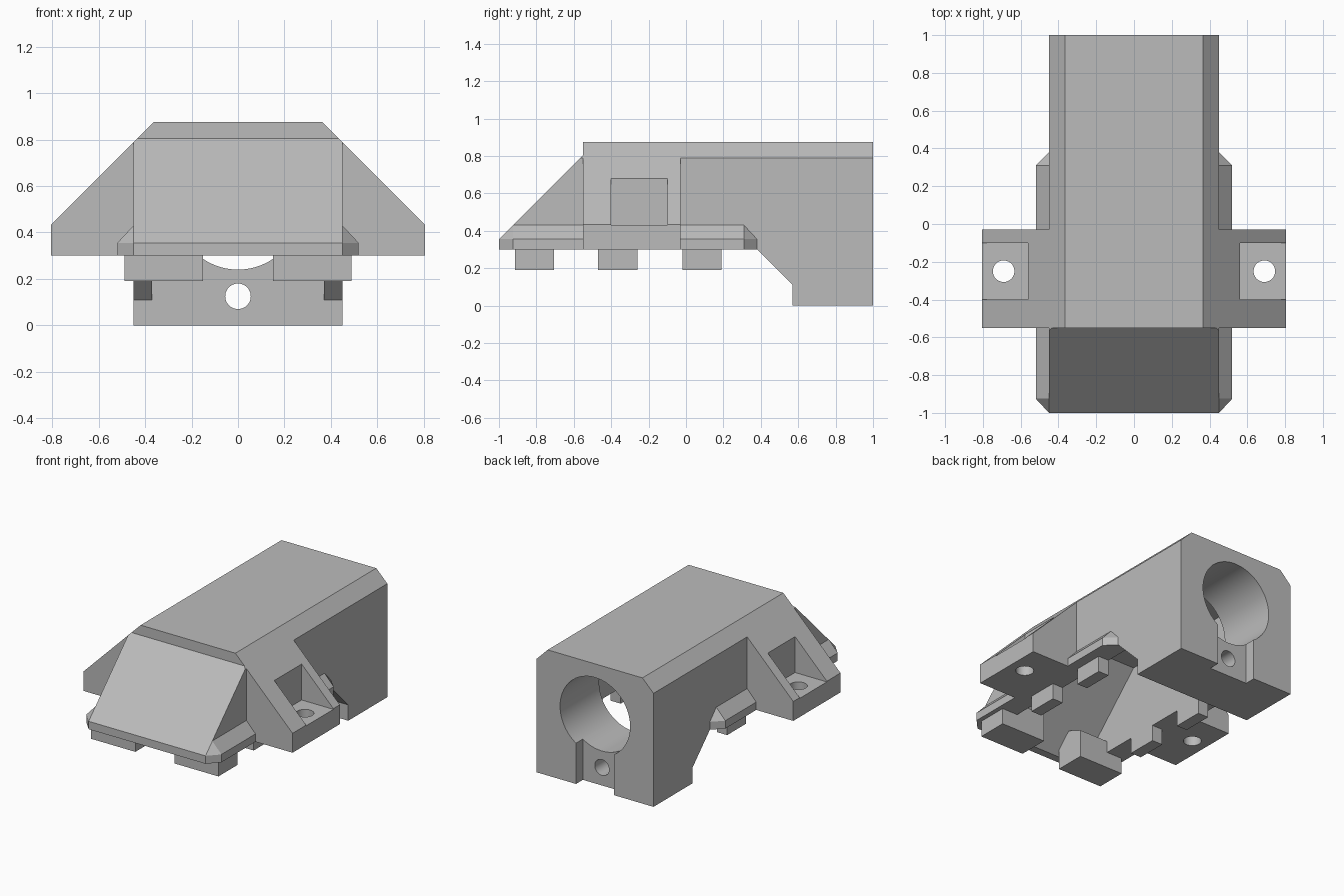
import bpy
import bmesh
from mathutils import Matrix, Vector

if "Cube" in bpy.data.objects:
    bpy.data.objects.remove(bpy.data.objects["Cube"], do_unlink=True)

GREY = (0.5, 0.5, 0.5, 1)
grey = bpy.data.materials.new("plain_grey")
grey.use_nodes = True
grey.diffuse_color = GREY
grey.node_tree.nodes["Principled BSDF"].inputs["Base Color"].default_value = GREY


def finish(name, bm):
    bmesh.ops.recalc_face_normals(bm, faces=bm.faces)
    mesh = bpy.data.meshes.new(name)
    bm.to_mesh(mesh)
    bm.free()
    mesh.materials.append(grey)
    ob = bpy.data.objects.new(name, mesh)
    bpy.context.collection.objects.link(ob)
    return ob


def prism(name, profile, x0, x1, planes=()):
    """Extrude a (y, z) profile along x, then trim by (point, normal) planes."""
    bm = bmesh.new()
    face = bm.faces.new([bm.verts.new((x0, y, z)) for y, z in profile])
    out = bmesh.ops.extrude_face_region(bm, geom=[face])
    moved = [g for g in out["geom"] if isinstance(g, bmesh.types.BMVert)]
    bmesh.ops.translate(bm, verts=moved, vec=(x1 - x0, 0, 0))
    for point, normal in planes:
        geom = bm.verts[:] + bm.edges[:] + bm.faces[:]
        cut = bmesh.ops.bisect_plane(bm, geom=geom, plane_co=point, plane_no=normal, clear_outer=True)
        rim = [g for g in cut["geom_cut"] if isinstance(g, bmesh.types.BMEdge)]
        bmesh.ops.holes_fill(bm, edges=rim, sides=0)
    return finish(name, bm)


def box(name, x0, x1, y0, y1, z0, z1, planes=()):
    return prism(name, [(y0, z0), (y1, z0), (y1, z1), (y0, z1)], x0, x1, planes)


def cylinder(name, radius, centre, axis, length):
    bm = bmesh.new()
    turn = Vector((0, 0, 1)).rotation_difference(Vector(axis)).to_matrix().to_4x4()
    bmesh.ops.create_cone(bm, cap_ends=True, segments=64, radius1=radius, radius2=radius,
                          depth=length, matrix=Matrix.Translation(centre) @ turn)
    return finish(name, bm)


def boolean(target, tool, operation):
    mod = target.modifiers.new("join", "BOOLEAN")
    mod.operation, mod.object, mod.solver = operation, tool, "EXACT"
    bpy.context.view_layer.objects.active = target
    bpy.ops.object.modifier_apply(modifier=mod.name)
    bpy.data.objects.remove(tool, do_unlink=True)


# Main housing with sloped nose and chamfered top edges
TOP = 0.875
chamfers = [((s * 0.365, 0, TOP), (s, 0, 1)) for s in (-1, 1)]
shell = [(1, 0), (1, TOP), (-0.48, TOP), (-1, 0.355), (-1, 0.3),
         (0.38, 0.3), (0.57, 0.11), (0.57, 0)]
body = prism("main_housing", shell, -0.45, 0.45, chamfers)

# Lower flange with bevelled rim
bm = bmesh.new()
for s in (-1, 1):
    for y, inner in ((-1, -0.925), (0.38, 0.31)):
        bm.verts.new((s * 0.45, inner, 0.43))
        for z in (0.3, 0.355):
            bm.verts.new((s * 0.45, y, z))
            bm.verts.new((s * 0.52, inner, z))
hull = bmesh.ops.convex_hull(bm, input=bm.verts)
bmesh.ops.dissolve_limit(bm, angle_limit=0.01, verts=bm.verts, edges=bm.edges)
boolean(body, finish("flange", bm), "UNION")

# Side mounting ears
boolean(body, box("ears", -0.805, 0.805, -0.55, -0.03, 0.3, TOP, chamfers), "UNION")

# Hollow inside, open below
cavity = [(-0.945, -0.1), (-0.945, 0.3), (-0.445, 0.8), (0.57, 0.8), (0.57, -0.1)]
boolean(body, prism("cavity", cavity, -0.37, 0.37), "DIFFERENCE")

# Rear opening, recess and small bore
boolean(body, cylinder("rear_opening", 0.27, (0, 0.8, 0.51), (0, 1, 0), 0.6), "DIFFERENCE")
boolean(body, box("rear_recess", -0.147, 0.147, 0.925, 1.1, -0.1, 0.4), "DIFFERENCE")
boolean(body, cylinder("rear_bore", 0.055, (0, 0.8, 0.125), (0, 1, 0), 0.8), "DIFFERENCE")

# Ear pockets and bolt holes
for s in (-1, 1):
    x0, x1 = sorted((s * 0.56, s * 0.9))
    boolean(body, box("pocket", x0, x1, -0.4, -0.1, 0.43, 0.95), "DIFFERENCE")
    boolean(body, cylinder("bolt_hole", 0.057, (s * 0.69, -0.25, 0.4), (0, 0, 1), 0.5), "DIFFERENCE")

bpy.ops.object.select_all(action="DESELECT")
body.select_set(True)
bpy.context.view_layer.objects.active = body
bpy.ops.object.shade_smooth_by_angle(angle=0.5)

# Locating tabs underneath
front_tab = [(-0.915, 0.19), (-0.705, 0.19), (-0.705, 0.38), (-0.83, 0.43), (-0.915, 0.35)]
for side, s in (("right", -1), ("left", 1)):
    x0, x1 = sorted((s * 0.15, s * 0.37))
    prism("front_tab_" + side, front_tab, x0, x1)
    x0, x1 = sorted((s * 0.37, s * 0.49))
    box("front_tab_outer_" + side, x0, x1, -0.915, -0.705, 0.19, 0.3)
    x0, x1 = sorted((s * 0.37, s * 0.45))
    box("middle_tab_" + side, x0, x1, -0.47, -0.26, 0.19, 0.3)
    box("rear_tab_" + side, x0, x1, -0.02, 0.19, 0.19, 0.3)
